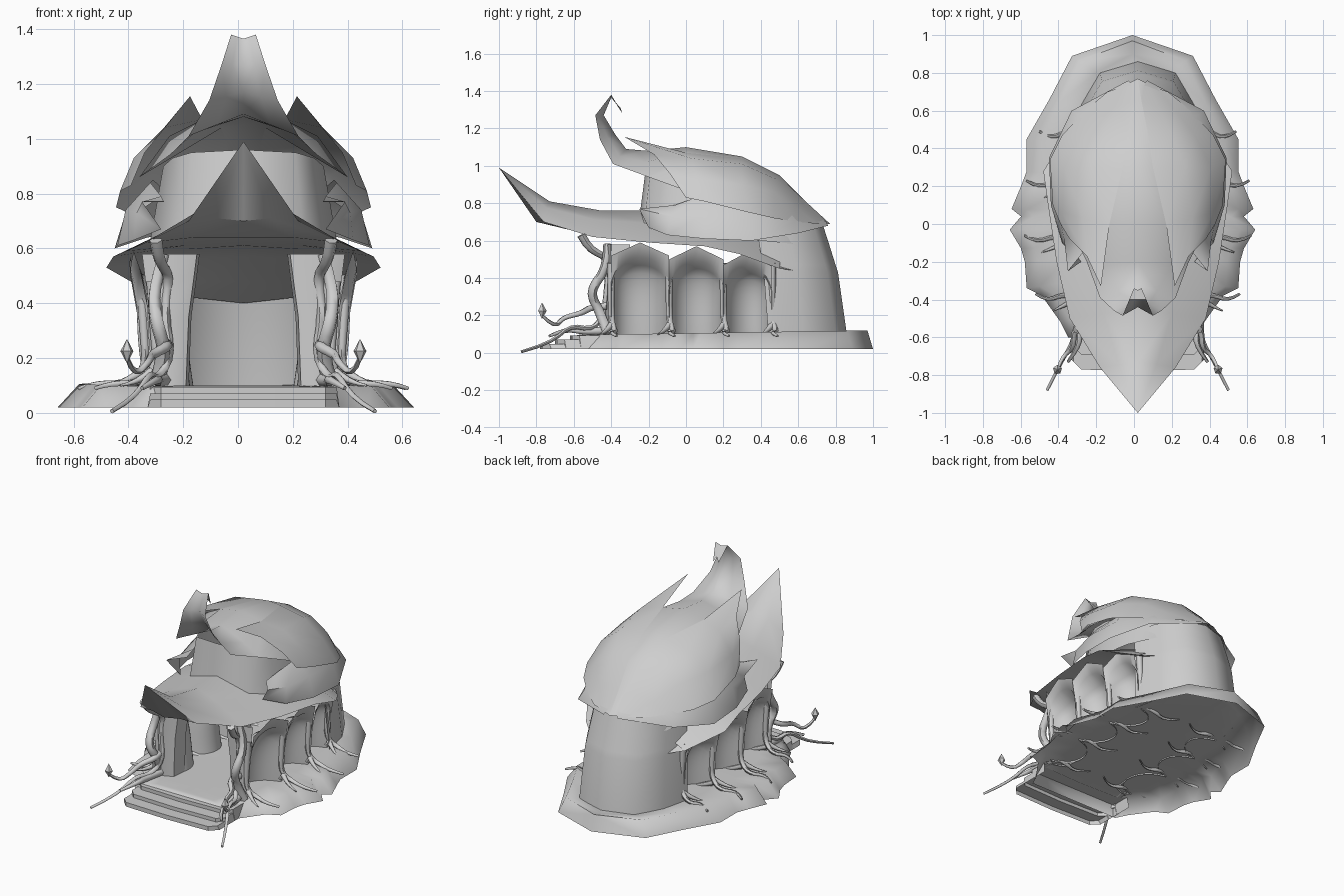
import bpy
import bmesh
import math
from mathutils import Vector

old = bpy.data.objects.get("Cube")
if old:
    bpy.data.objects.remove(old, do_unlink=True)

GREY = (0.62, 0.62, 0.62, 1.0)
CENTRE = 0.02  # the building sits slightly off the middle of its base
stone = bpy.data.materials.new("plain grey")
stone.use_nodes = True
stone.diffuse_color = GREY
stone.node_tree.nodes["Principled BSDF"].inputs["Base Color"].default_value = GREY


def finish(obj, angle=40):
    """Give the object its colour and smooth shading with sharp edges kept."""
    obj.data.materials.clear()
    obj.data.materials.append(stone)
    bpy.ops.object.select_all(action="DESELECT")
    obj.select_set(True)
    bpy.context.view_layer.objects.active = obj
    bpy.ops.object.shade_smooth_by_angle(angle=math.radians(angle))


def add_mirrored(name, bm, angle=40, centre=CENTRE):
    mesh = bpy.data.meshes.new(name)
    bm.to_mesh(mesh)
    bm.free()
    obj = bpy.data.objects.new(name, mesh)
    obj.location.x = centre
    bpy.context.collection.objects.link(obj)
    obj.modifiers.new("Mirror", "MIRROR").merge_threshold = 0.002
    finish(obj, angle)


def sheet(name, rows, out=(0, 0, 1), angle=40, centre=CENTRE):
    """Loft a half sheet through rows of points, facing out, and mirror it."""
    bm = bmesh.new()
    grid = [[bm.verts.new(point) for point in row] for row in rows]
    for low, high in zip(grid, grid[1:]):
        for i in range(len(low) - 1):
            bm.faces.new((low[i], low[i + 1], high[i + 1], high[i]))
    bmesh.ops.remove_doubles(bm, verts=bm.verts[:], dist=0.001)
    bm.normal_update()
    facing = sum((f.normal * f.calc_area() for f in bm.faces), Vector())
    if facing.dot(Vector(out)) < 0:
        bmesh.ops.reverse_faces(bm, faces=bm.faces[:])
    add_mirrored(name, bm, angle, centre)


def halfway(a, b, bulge=0):
    return tuple((Vector(a) + Vector(b)) / 2 + Vector((0, 0, bulge)))


def root(name, points, thick, thin):
    """Tapered tube along a smooth path, one on each side."""
    for side, label in ((1, "left"), (-1, "right")):
        curve = bpy.data.curves.new(f"{label}_{name}", "CURVE")
        curve.dimensions = "3D"
        curve.bevel_depth = 1.0
        curve.bevel_resolution = 1
        curve.resolution_u = 3
        curve.use_fill_caps = True
        spline = curve.splines.new("NURBS")
        spline.points.add(len(points) - 1)
        for i, (x, y, z) in enumerate(points):
            spline.points[i].co = (side * x, y, z, 1)
            spline.points[i].radius = thick + (thin - thick) * i / (len(points) - 1)
        spline.order_u = 3
        spline.use_endpoint_u = True
        obj = bpy.data.objects.new(f"{label}_{name}", curve)
        obj.location.x = CENTRE
        bpy.context.collection.objects.link(obj)
        bpy.ops.object.select_all(action="DESELECT")
        obj.select_set(True)
        bpy.context.view_layer.objects.active = obj
        bpy.ops.object.convert(target="MESH")
        finish(bpy.context.view_layer.objects.active, 60)


# Rocky base: open underneath, sloped rim and floor from one outline
outline = [(0, 1), (.32, .89), (.44, .66), (.56, .45), (.56, .28), (.59, .2), (.64, .08), (.59, .04),
           (.65, -.03), (.59, -.13), (.57, -.2), (.56, -.34), (.48, -.38), (.38, -.52), (.34, -.6), (0, -.6)]
sheet("base", [[(0, y * .85, .1), (x * .6, y * .9, .1), (x * .88, y * .97, .105 + .015 * y), (x, y, .02)]
               for x, y in outline], angle=75, centre=-.008)

# Entrance steps, open underneath
stairs = [(-.78, .02), (-.78, .048), (-.7, .048), (-.7, .071), (-.62, .071), (-.62, .094), (-.5, .094)]
sheet("steps", [[(0, y, z), (.3, y + .01, z), (.34, y + .05, z), (.35, y + .06, .02)] for y, z in stairs])

# Rounded back wall, narrowing upward
plan = [(0, .86), (.2, .8), (.3, .63), (.34, .44)]
levels = [(.1, 1), (.43, .945), (.47, .93), (.58, .89), (.7, .845)]
sheet("back_wall", [[(x * k, y * k, z) for x, y in plan] for z, k in levels], (1, 1, 0), 60)


# Side walls: three gabled niches on each side, rows following the arch
def niche(name, start, end, peak, columns=16, levels=10):
    columns_out = []
    for i in range(columns + 1):
        t = i / columns
        across = abs(2 * t - 1)
        y = start + (end - start) * t
        round_off = math.sqrt(max(0, 1 - (across / .95) ** 2))
        arch = peak - .21 + .13 * round_off
        wall = .39 - .25 * y * y
        column = []
        for j in range(levels + 1):
            s = j / levels
            hollow = .15 * round_off * math.sqrt(1 - s ** 4)
            z = .09 + (arch - .09) * s
            column.append((wall - hollow - .03 * (1 - s) ** 2, y, z))
        column.append((wall + .025, y, peak - .07 * across))
        columns_out.append(column)
    sheet(name, columns_out, (1, 0, 0), 55)


edges = [-.4, -.09, .2, .46]
for i, peak in enumerate((.59, .57, .54)):
    niche(f"wall_niche_{i + 1}", edges[i], edges[i + 1], peak)

# Front faces of the side walls
sheet("door_pillar", [[(.33 + grow, -.4, z), (.28, -.43, z), (.21 - grow, -.4, z), (.2 - grow, -.3, z)]
                      for z, grow in ((.09, 0), (.35, .01), (.5, .03), (.58, .04))], (0, -1, 0), 60)

# Wide brim with upturned pointed front, and the ceiling under it
tip = (0, -1, .99)
rim = [(.2, -.76, .7), (.36, -.5, .62), (.43, -.2, .59), (.475, .1, .57), (.5, .28, .53), (.36, .5, .45)]
ridge = [(0, -.73, .81), (0, -.45, .76), (0, -.22, .76), (0, .1, .72), (0, .3, .68), (0, .52, .6)]
under = [(0, -.8, .7), (0, -.55, .64), (0, -.2, .61), (0, .1, .6), (0, .3, .57), (0, .55, .48)]
sheet("brim", [[tip] * 3] + [[a, halfway(a, b, .02), b] for a, b in zip(ridge, rim)])
sheet("ceiling", [[tip] * 3] + [[a, halfway(a, b, .01), b] for a, b in zip(under, rim)]
      + [[(0, .81, .4), (.18, .74, .42), (.28, .58, .44)]], (0, 0, -1))

# Neck between brim and crown
foot = [(0, -.26), (.22, -.23), (.3, -.07), (.34, .1), (.33, .35), (.27, .56), (.17, .68), (0, .75)]
heights = [.96, .95, .93, .9, .86, .8, .74, .71]
sheet("neck", [[(x, y, .64 - .1 * max(0, y)) for x, y in foot],
               [(x * .86, y * .84, z) for (x, y), z in zip(foot, heights)]], (1, 0, 0), 60)

# Side wings tucked under the crown
sheet("side_wing", [
    [(.3, -.2, .67), (.37, -.25, .77), (.29, -.15, .77)],
    [(.4, -.1, .63), (.39, -.08, .73), (.3, -.06, .79)],
    [(.46, .1, .61), (.43, .1, .74), (.34, .08, .84)],
    [(.47, .35, .6), (.43, .35, .73), (.33, .35, .85)],
    [(.35, .6, .64), (.32, .58, .7), (.25, .55, .78)],
    [(.05, .76, .68), (.04, .75, .7), (.03, .7, .73)]], (1, 0, 1))

# Crown: side petals ending in a raised point
seam = [(.15, 0, 1.07), (.08, .3, 1.04), (.05, .5, .94), (.02, .65, .8), (0, .77, .69)]
petal = [
    [(.29, .03, 1.04), (.4, .06, .93), (.45, .1, .81)],
    [(.25, .3, 1.01), (.39, .3, .9), (.465, .34, .75)],
    [(.18, .48, .93), (.3, .47, .86), (.4, .47, .72)],
    [(.11, .62, .8), (.2, .6, .77), (.28, .6, .7)],
    [(.04, .75, .69), (.1, .72, .69), (.16, .7, .69)]]
spike = [(.195, -.33, 1.155), (.27, -.17, 1.06), (.36, -.08, .95), (.41, 0, .83)]
sheet("crown_petal", [spike] + [[a] + row for a, row in zip(seam, petal)], (1, 0, 1))

# Crown: middle strip, widening under the petals and rising into a curled horn
middle = [1.1, 1.05, .95, .8, .69]
strip = [[(0, a[1], z), a, a, a] for a, z in zip(seam, middle)][::-1]
strip[-1][2:] = [(.27, 0, 1.01), (.38, .02, .86)]
brow = (.27, -.2, .94)
strip += [[(0, -.2, 1.08), (.18, -.22, 1.02), brow, brow]]
horn = [
    [(0, -.32, 1.09), (.2, -.39, 1.01)],
    [(0, -.38, 1.17), (.125, -.46, 1.14)],
    [(0, -.44, 1.27), (.08, -.485, 1.27)],
    [(0, -.4, 1.365), (.045, -.4, 1.38)],
    [(0, -.35, 1.31), (.02, -.34, 1.28)]]
sheet("crown_horn", strip + [[a, halfway(a, b), b, b] for a, b in horn], angle=80)

# Ribs between niches, each running out into forked roots
reach = [.54, .6, .59, .52]
for i, y in enumerate(edges):
    wall = .375 - .25 * y * y
    end = reach[i]
    root(f"rib_{i + 1}", [(wall, y, .48), (wall - .01, y, .3), (wall - .02, y, .16),
                          (wall + .06, y + .03, .105), (end - .06, y - .01, .11), (end, y + .03, .09)], .022, .007)
    root(f"root_fork_{i + 1}", [(wall, y, .15), (wall + .05, y - .03, .11),
                                (end - .09, y - .06, .1)], .018, .004)
    root(f"root_inner_{i + 1}", [(wall, y, .13), (wall - .1, y + .04, .09),
                                 (wall - .2, y, .08), (wall - .28, y + .06, .09)], .016, .004)

# Twisting vines beside the entrance
root("vine", [(.32, -.56, .63), (.31, -.52, .55), (.27, -.41, .51), (.29, -.42, .35),
              (.26, -.44, .2), (.32, -.5, .12), (.34, -.62, .15), (.4, -.72, .05), (.48, -.88, .006)],
     .024, .008)
root("vine_twin", [(.29, -.42, .58), (.33, -.42, .45), (.32, -.52, .33), (.28, -.46, .22),
                   (.32, -.42, .1)], .022, .028)
root("tendril", [(.29, -.42, .25), (.26, -.5, .25), (.34, -.56, .21), (.34, -.66, .19),
                 (.4, -.7, .13), (.425, -.77, .2)], .022, .008)
root("vine_toe", [(.29, -.42, .12), (.32, -.54, .11), (.3, -.64, .13), (.37, -.73, .09)], .026, .008)

# Buds on the tendrils
bm = bmesh.new()
bmesh.ops.create_uvsphere(bm, u_segments=5, v_segments=2, radius=1)
for v in bm.verts:
    v.co = (v.co.x * .025 + .425, v.co.y * .025 - .77, v.co.z * .045 + .225)
add_mirrored("bud", bm)
